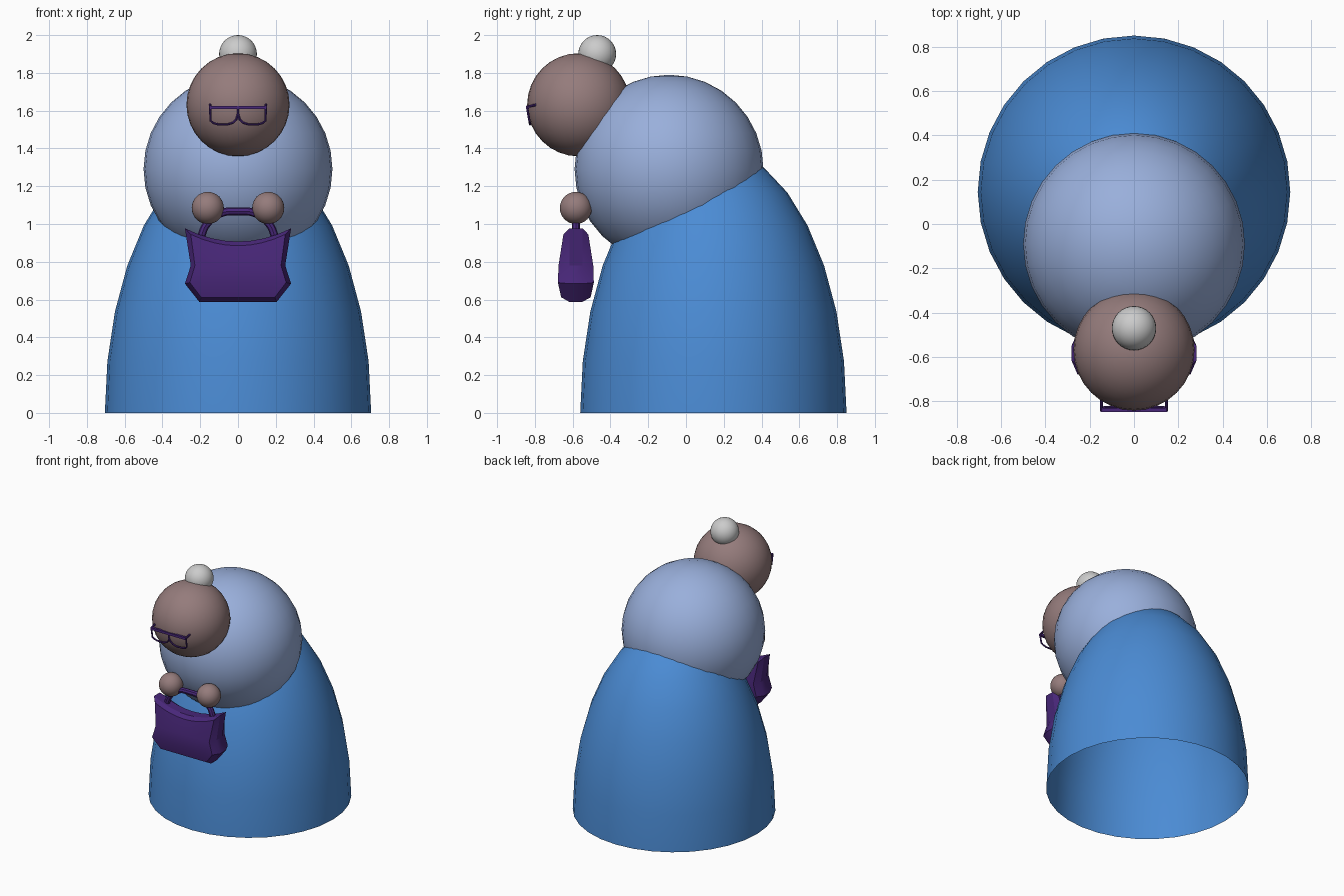
import bpy, bmesh, math

if "Cube" in bpy.data.objects:
    bpy.data.objects.remove(bpy.data.objects["Cube"])


def material(name, rgb):
    m = bpy.data.materials.new(name)
    m.diffuse_color = (*rgb, 1)
    m.use_nodes = True
    m.node_tree.nodes["Principled BSDF"].inputs["Base Color"].default_value = m.diffuse_color
    return m


BLUE = material("skirt_blue", (0.07, 0.26, 0.66))
PALE = material("shawl_blue", (0.32, 0.43, 0.71))
SKIN = material("skin", (0.30, 0.20, 0.20))
PURPLE = material("purple", (0.065, 0.02, 0.19))


def add(name, bm, mat, angle=180):
    bmesh.ops.recalc_face_normals(bm, faces=bm.faces)
    me = bpy.data.meshes.new(name)
    bm.to_mesh(me)
    bm.free()
    if mat:
        me.materials.append(mat)
    ob = bpy.data.objects.new(name, me)
    bpy.context.collection.objects.link(ob)
    finish(ob, angle)
    return ob


def finish(ob, angle):
    bpy.ops.object.select_all(action='DESELECT')
    ob.select_set(True)
    bpy.context.view_layer.objects.active = ob
    bpy.ops.object.shade_smooth_by_angle(angle=math.radians(angle))


def ball(name, centre, radius, mat, half_height=None):
    bm = bmesh.new()
    bmesh.ops.create_uvsphere(bm, u_segments=32, v_segments=16, radius=radius)
    if half_height:
        low = [v for v in bm.verts if v.co.z < -0.001]
        bmesh.ops.delete(bm, geom=low, context='VERTS')
        bmesh.ops.scale(bm, vec=(1, 1, half_height / radius), verts=bm.verts)
    bmesh.ops.translate(bm, vec=centre, verts=bm.verts)
    return add(name, bm, mat)


def tube(name, points, radius, mat, smooth=False):
    cu = bpy.data.curves.new(name, 'CURVE')
    cu.dimensions = '3D'
    cu.bevel_depth = radius
    cu.bevel_resolution = 2
    cu.resolution_u = 6
    cu.use_fill_caps = True
    sp = cu.splines.new('BEZIER')
    sp.bezier_points.add(len(points) - 1)
    for bp, p in zip(sp.bezier_points, points):
        bp.co = p
        bp.handle_left_type = bp.handle_right_type = 'AUTO' if smooth else 'VECTOR'
    ob = bpy.data.objects.new(name, cu)
    bpy.context.collection.objects.link(ob)
    cu.materials.append(mat)
    bpy.ops.object.select_all(action='DESELECT')
    ob.select_set(True)
    bpy.context.view_layer.objects.active = ob
    bpy.ops.object.convert(target='MESH')
    finish(bpy.context.view_layer.objects.active, 40)


def box(name, centre, size, mat):
    bm = bmesh.new()
    bmesh.ops.create_cube(bm, size=1)
    bmesh.ops.scale(bm, vec=size, verts=bm.verts)
    bmesh.ops.translate(bm, vec=centre, verts=bm.verts)
    add(name, bm, mat, 30)


# Body: open half-ellipsoid skirt, round shoulders, head and hair bun
ball("skirt", (0, 0.145, 0), 0.705, BLUE, half_height=1.403)
ball("shoulders", (0, -0.09, 1.29), 0.5, PALE)
ball("head", (0, -0.568, 1.631), 0.273, SKIN)
ball("hair_bun", (0, -0.47, 1.90), 0.1, None)
for side, s in (("left", 1), ("right", -1)):
    ball(side + "_hand", (s * 0.16, -0.583, 1.085), 0.085, SKIN)

# Handbag: bulging front and back panels joined by a chamfered rim
BAG_Y, COLS = -0.583, 8
# half width, height, height of sag at the middle, half depth
INNER = [(0.195, 0.612, 0, 0.078), (0.255, 0.69, 0, 0.095),
         (0.228, 0.78, 0, 0.092), (0.250, 0.945, 0.06, 0.066)]
OUTER = [(0.205, 0.588, 0, 0.035), (0.281, 0.684, 0, 0.035),
         (0.25, 0.78, 0, 0.035), (0.281, 0.977, 0.07, 0.035)]


def bag_point(rows, i, j, s):
    w, z, sag, d = rows[j]
    t = 2 * i / COLS - 1
    return (w * t, BAG_Y + s * d, z - sag * (1 - t * t))


top = len(INNER) - 1
border = ([(i, 0) for i in range(COLS)] + [(COLS, j) for j in range(top)]
          + [(i, top) for i in range(COLS, 0, -1)] + [(0, j) for j in range(top, 0, -1)])
bm = bmesh.new()
rings = []
for s in (-1, 1):
    grid = {(i, j): bm.verts.new(bag_point(INNER, i, j, s))
            for i in range(COLS + 1) for j in range(top + 1)}
    for i in range(COLS):
        for j in range(top):
            bm.faces.new([grid[i, j], grid[i + 1, j], grid[i + 1, j + 1], grid[i, j + 1]])
    pair = [[grid[k] for k in border],
            [bm.verts.new(bag_point(OUTER, *k, s)) for k in border]]
    rings += pair if s < 0 else pair[::-1]
for a, b in zip(rings, rings[1:]):
    for k in range(len(border)):
        n = (k + 1) % len(border)
        bm.faces.new([a[k], a[n], b[n], b[k]])
add("handbag", bm, PURPLE, 25)

# Handbag handle running through both hands
arch = [(0.20, 0.92), (0.165, 1.0), (0.09, 1.057), (0, 1.067)]
arch = arch + [(-x, z) for x, z in arch[-2::-1]]
tube("handbag_handle", [(x, BAG_Y, z) for x, z in arch], 0.021, PURPLE, True)

# Half-moon glasses: brow bar, two lower rims and short temples
box("glasses_bar", (0, -0.839, 1.617), (0.30, 0.018, 0.018), PURPLE)
rim = [(0.147, 1.617), (0.146, 1.548), (0.132, 1.535), (0.105, 1.527), (0.055, 1.527),
       (0.025, 1.537), (0.008, 1.555), (0.0, 1.585), (0.0, 1.61)]
for side, s in (("left", 1), ("right", -1)):
    tube(side + "_rim", [(s * x, -0.841 + 0.17 * (1.617 - z), z) for x, z in rim],
         0.006, PURPLE)
    tube(side + "_temple", [(s * 0.147, -0.842, 1.62), (s * 0.147, -0.785, 1.633)],
         0.007, PURPLE)
